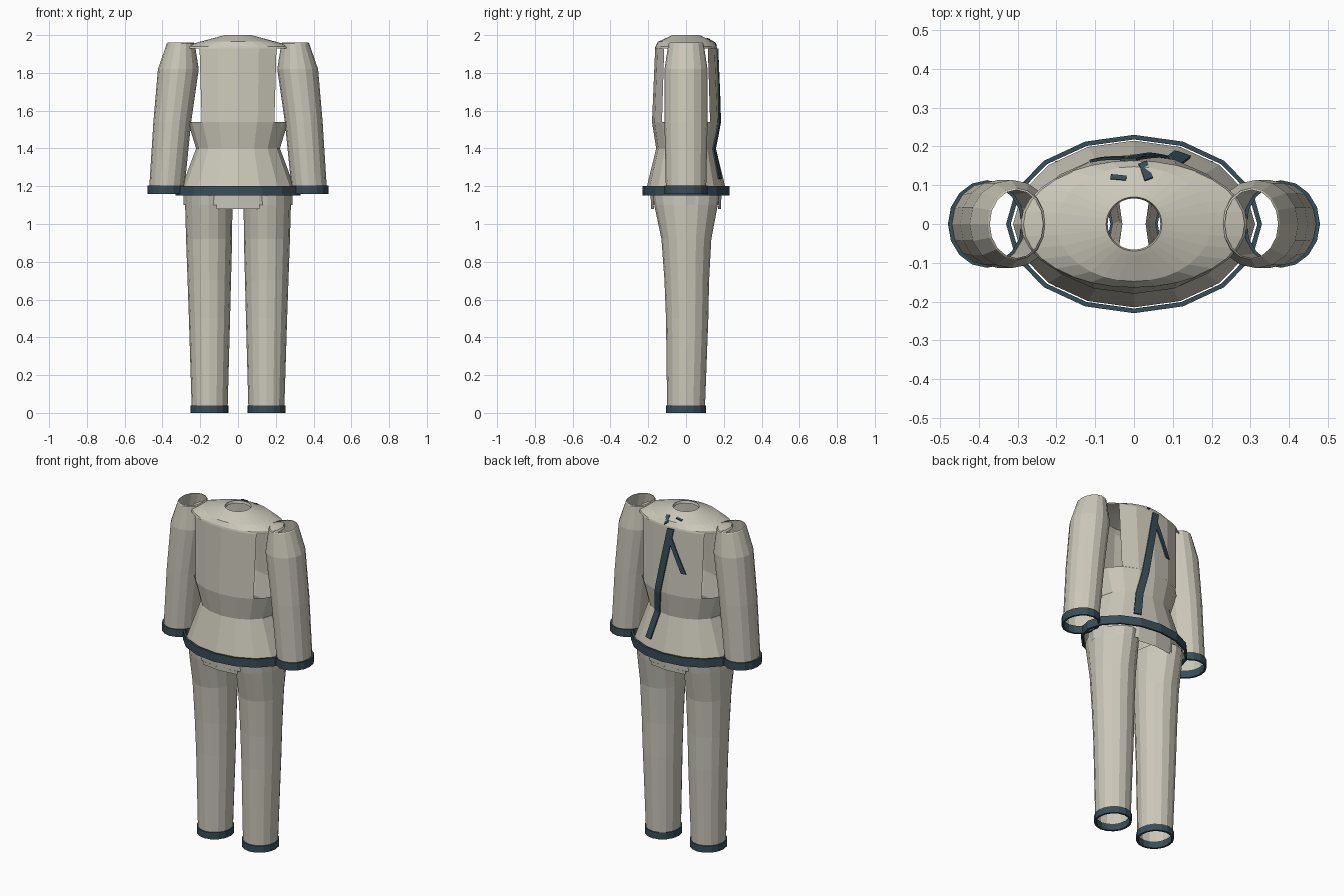
import bpy, bmesh, math
from mathutils import Vector

if "Cube" in bpy.data.objects:
    bpy.data.objects.remove(bpy.data.objects["Cube"])


def material(name, rgb):
    m = bpy.data.materials.new(name)
    m.diffuse_color = (*rgb, 1)
    m.use_nodes = True
    m.node_tree.nodes["Principled BSDF"].inputs["Base Color"].default_value = m.diffuse_color
    return m


CLOTH = material("cream_cloth", (0.60, 0.58, 0.49))
TRIM = material("dark_slate_trim", (0.040, 0.075, 0.098))


def finish(bm, name, mat, recalc=True):
    if recalc:
        bmesh.ops.recalc_face_normals(bm, faces=bm.faces)
    me = bpy.data.meshes.new(name)
    bm.to_mesh(me)
    bm.free()
    me.materials.append(mat)
    ob = bpy.data.objects.new(name, me)
    bpy.context.collection.objects.link(ob)
    return ob


def loft(name, rings, mat, n=16, keep=None, loop=False):
    """Open shell through elliptical rings (cx, cy, z, rx, ry)."""
    bm = bmesh.new()
    rows = []
    for cx, cy, z, rx, ry in rings:
        row = []
        for i in range(n):
            a = 2 * math.pi * i / n
            row.append(bm.verts.new((cx + rx * math.cos(a), cy + ry * math.sin(a), z)))
        rows.append(row)
    if loop:
        rows.append(rows[0])
    for lo, hi in zip(rows, rows[1:]):
        for i in range(n):
            j = (i + 1) % n
            mid = 2 * math.pi * (i + 0.5) / n
            if keep is None or keep(mid):
                bm.faces.new((lo[i], lo[j], hi[j], hi[i]))
    loose = [v for v in bm.verts if not v.link_faces]
    bmesh.ops.delete(bm, geom=loose, context='VERTS')
    # outward winding comes from ascending rings
    return finish(bm, name, mat, recalc=loop)


def band(name, cx, cy, z0, z1, rx, ry, t=0.012, n=16):
    """Closed hem band with an outer and an inner wall."""
    return loft(name, [(cx, cy, z0, rx, ry), (cx, cy, z1, rx, ry),
                       (cx, cy, z1, rx - t, ry - t), (cx, cy, z0, rx - t, ry - t)],
                TRIM, n, loop=True)


# Jacket: skirt and waist
JACKET = [(0, 0, 1.16, 0.312, 0.215), (0, 0, 1.20, 0.297, 0.207),
          (0, 0, 1.40, 0.222, 0.158), (0, 0, 1.54, 0.265, 0.180)]
loft("jacket_lower", JACKET, CLOTH)
band("jacket_hem", 0, 0, 1.15, 1.20, 0.33, 0.23)

# Chest panels, leaving the armholes open
CHEST = [(0, 0, 1.54, 0.272, 0.180), (0, 0, 1.935, 0.288, 0.163)]
loft("chest_front", CHEST, CLOTH, keep=lambda a: math.sin(a) < -0.71)
loft("chest_back", CHEST, CLOTH, keep=lambda a: math.sin(a) > 0.71)

# Shoulder yoke with neck opening
YOKE = [(0, 0, 1.93, 0.292, 0.164), (0, 0, 1.94, 0.285, 0.162),
        (0, 0, 1.965, 0.20, 0.148), (0, 0, 1.996, 0.085, 0.080), (0, 0, 2.0, 0.072, 0.070),
        (0, 0, 1.985, 0.068, 0.066)]
loft("shoulder_yoke", YOKE, CLOTH, n=32)

# Hip band with a lower step at the front and back
loft("hip_band", [(0, 0, 1.10, 0.288, 0.185), (0, 0, 1.19, 0.288, 0.190)], CLOTH)
for side, s in (("front", -1), ("back", 1)):
    loft("hip_step_" + side, [(0, 0, 1.08, 0.30, 0.184), (0, 0, 1.10, 0.30, 0.185)],
         CLOTH, keep=lambda a: s * math.sin(a) > 0.95)

# Sleeves and legs, one per side
for side, s in (("left", -1), ("right", 1)):
    loft("sleeve_" + side, [(s * 0.379, 0, 1.16, 0.093, 0.106),
                            (s * 0.348, 0, 1.54, 0.100, 0.114),
                            (s * 0.316, 0, 1.82, 0.108, 0.114),
                            (s * 0.303, 0, 1.955, 0.074, 0.093),
                            (s * 0.303, 0, 1.96, 0.069, 0.088)], CLOTH)
    band("sleeve_hem_" + side, s * 0.379, 0, 1.16, 1.205, 0.101, 0.113)
    loft("leg_" + side, [(s * 0.150, 0, 0.02, 0.095, 0.100),
                         (s * 0.151, 0.006, 0.50, 0.109, 0.112),
                         (s * 0.152, 0.004, 0.70, 0.115, 0.118),
                         (s * 0.153, 0.002, 0.92, 0.122, 0.132),
                         (s * 0.155, 0, 1.10, 0.125, 0.168),
                         (s * 0.155, 0, 1.15, 0.125, 0.175)], CLOTH)
    band("leg_cuff_" + side, s * 0.150, 0, 0.0, 0.04, 0.101, 0.107)


# Back trim: thin plates laid on the jacket surface
def back_y(x, z):
    rings = JACKET + CHEST[1:]
    for a, b in zip(rings, rings[1:]):
        if a[2] <= z <= b[2]:
            break
    t = min(1, max(0, (z - a[2]) / (b[2] - a[2])))
    rx, ry = a[3] + (b[3] - a[3]) * t, a[4] + (b[4] - a[4]) * t
    return ry * math.sqrt(max(0, 1 - (x / rx) ** 2))


def strip(name, path, width):
    bm = bmesh.new()
    prev = None
    for (x0, z0), (x1, z1) in zip(path, path[1:]):
        for k in range(7):
            if prev and k == 0:
                continue
            t = k / 6
            x, z = x0 + (x1 - x0) * t, z0 + (z1 - z0) * t
            cur = [bm.verts.new((x + d, back_y(x + d, z) + 0.004, z))
                   for d in (-width / 2, 0, width / 2)]
            if prev:
                for i in (0, 1):
                    bm.faces.new((prev[i], prev[i + 1], cur[i + 1], cur[i]))
            prev = cur
    ob = finish(bm, name, TRIM)
    mod = ob.modifiers.new("thickness", 'SOLIDIFY')
    mod.thickness = 0.007
    mod.offset = 0


strip("back_seam_trim", [(-0.015, 1.93), (0.06, 1.56), (0.085, 1.40), (0.125, 1.24)], 0.042)
strip("back_branch_trim", [(-0.01, 1.88), (-0.10, 1.68)], 0.028)


# Small trim plates on the yoke
def yoke_z(x, y):
    for a, b in zip(YOKE, YOKE[1:]):
        ra = math.hypot(x / a[3], y / a[4])
        rb = math.hypot(x / b[3], y / b[4])
        if ra <= 1 <= rb:
            t = (1 - ra) / (rb - ra)
            return a[2] + (b[2] - a[2]) * t
    return 1.935


def yoke_plate(name, p, q, width):
    p, q = Vector(p), Vector(q)
    side = Vector((p.y - q.y, q.x - p.x)).normalized() * width / 2
    bm = bmesh.new()
    pts = [p - side, q - side, q + side, p + side]
    bm.faces.new([bm.verts.new((v.x, v.y, yoke_z(v.x, v.y) + 0.006)) for v in pts])
    ob = finish(bm, name, TRIM)
    mod = ob.modifiers.new("thickness", 'SOLIDIFY')
    mod.thickness = 0.006
    mod.offset = 0


yoke_plate("yoke_trim_long", (0.038, 0.115), (0.022, 0.158), 0.022)
yoke_plate("yoke_trim_short", (-0.060, 0.122), (-0.020, 0.118), 0.012)
